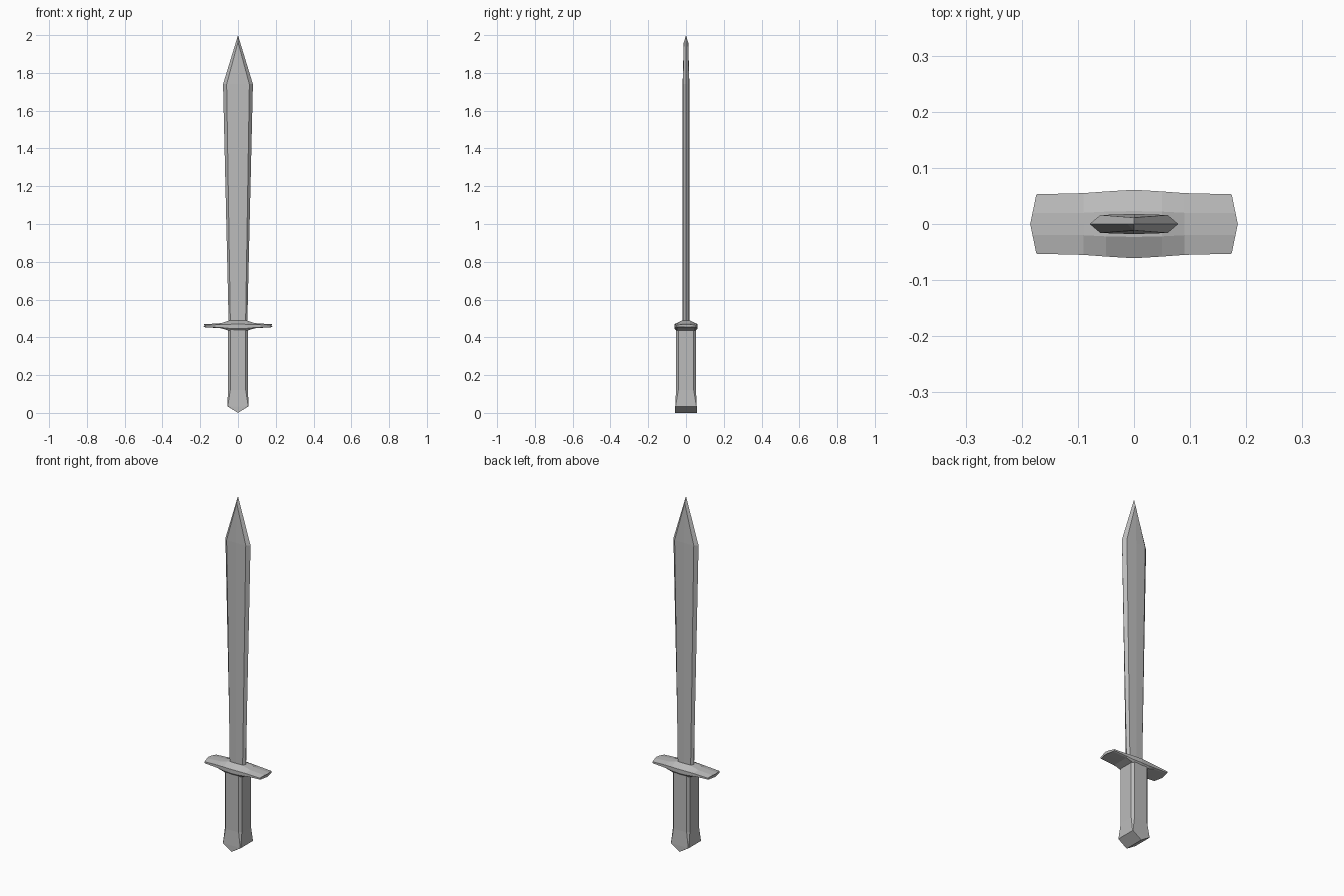
import bpy
import bmesh

cube = bpy.data.objects.get("Cube")
if cube:
    bpy.data.objects.remove(cube, do_unlink=True)

steel = bpy.data.materials.new("steel grey")
steel.use_nodes = True
GREY = (0.5, 0.5, 0.5, 1)
steel.diffuse_color = GREY
steel.node_tree.nodes["Principled BSDF"].inputs["Base Color"].default_value = GREY


def loft(name, rings):
    """Skin a stack of equal rings into a closed, flat shaded object."""
    bm = bmesh.new()
    loops = [[bm.verts.new(p) for p in ring] for ring in rings]
    n = len(loops[0])
    for a, b in zip(loops, loops[1:]):
        for i in range(n):
            j = (i + 1) % n
            bm.faces.new((a[i], a[j], b[j], b[i]))
    bm.faces.new(loops[0][::-1])
    bm.faces.new(loops[-1])
    bmesh.ops.remove_doubles(bm, verts=bm.verts, dist=0.0002)
    bmesh.ops.recalc_face_normals(bm, faces=bm.faces)
    mesh = bpy.data.meshes.new(name)
    bm.to_mesh(mesh)
    bm.free()
    mesh.materials.append(steel)
    obj = bpy.data.objects.new(name, mesh)
    bpy.context.collection.objects.link(obj)


def octagon(z, x, y, cx, cy, drop=0):
    """Eight points: four mid-sides and four pairs of flat corners."""
    return [(x, 0, z), (cx, cy, z), (0, y, z - drop), (-cx, cy, z),
            (-x, 0, z), (-cx, -cy, z), (0, -y, z - drop), (cx, -cy, z)]


# Blade: bevelled edges, shallow centre ridge, pointed tip
blade_stations = [
    (0.46, 0.049, 0.018, 0.040, 0.016),
    (1.74, 0.079, 0.018, 0.060, 0.016),
    (1.96, 0.012, 0.012, 0.001, 0.0115),
    (2.00, 0.0, 0.0, 0.0, 0.0)]
loft("blade", [octagon(*s) for s in blade_stations])


# Crossguard: sections along x, tapering to thin bowed ends
def guard_section(x, bow, width, neck, foot, top, rim_top, rim_low, low):
    half = [(0, top), (neck, top), (width, rim_top), (width, rim_low),
            (foot, low), (0, low)]
    pts = half + [(-y, z) for y, z in half[-2:0:-1]]
    side = 1 if x > 0 else -1
    return [(x + side * bow * (1 - abs(y) / width), y, z) for y, z in pts]


guard_half = [
    (0.174, 0.011, 0.053, 0.020, 0.045, 0.469, 0.464, 0.456, 0.454),
    (0.090, 0, 0.055, 0.020, 0.048, 0.475, 0.468, 0.452, 0.448),
    (0.050, 0, 0.058, 0.022, 0.049, 0.488, 0.469, 0.448, 0.436)]
centre = (0, 0, 0.061, 0.023, 0.050, 0.488, 0.470, 0.447, 0.435)
stations = guard_half + [centre] + [(-s[0], *s[1:]) for s in guard_half[::-1]]
loft("crossguard", [guard_section(*s) for s in stations])

# Grip: octagonal shaft flaring into a square pommel with a ridged base
grip = [[(sx * a, sy * b, z) for sx, sy, a, b in (
            (1, -1, x, cy), (1, 0, x, 0), (1, 1, x, cy), (1, 1, cx, y),
            (0, 1, 0, y), (-1, 1, cx, y), (-1, 1, x, cy), (-1, 0, x, 0),
            (-1, -1, x, cy), (-1, -1, cx, y), (0, -1, 0, y), (1, -1, cx, y))]
        for z, x, y, cx, cy in (
            (0.45, 0.053, 0.053, 0.041, 0.041),
            (0.12, 0.053, 0.053, 0.041, 0.041),
            (0.035, 0.056, 0.057, 0.054, 0.055))]
ridge = [(0, y, 0.0) for x, y, z in grip[-1]]
loft("grip", grip + [ridge])
